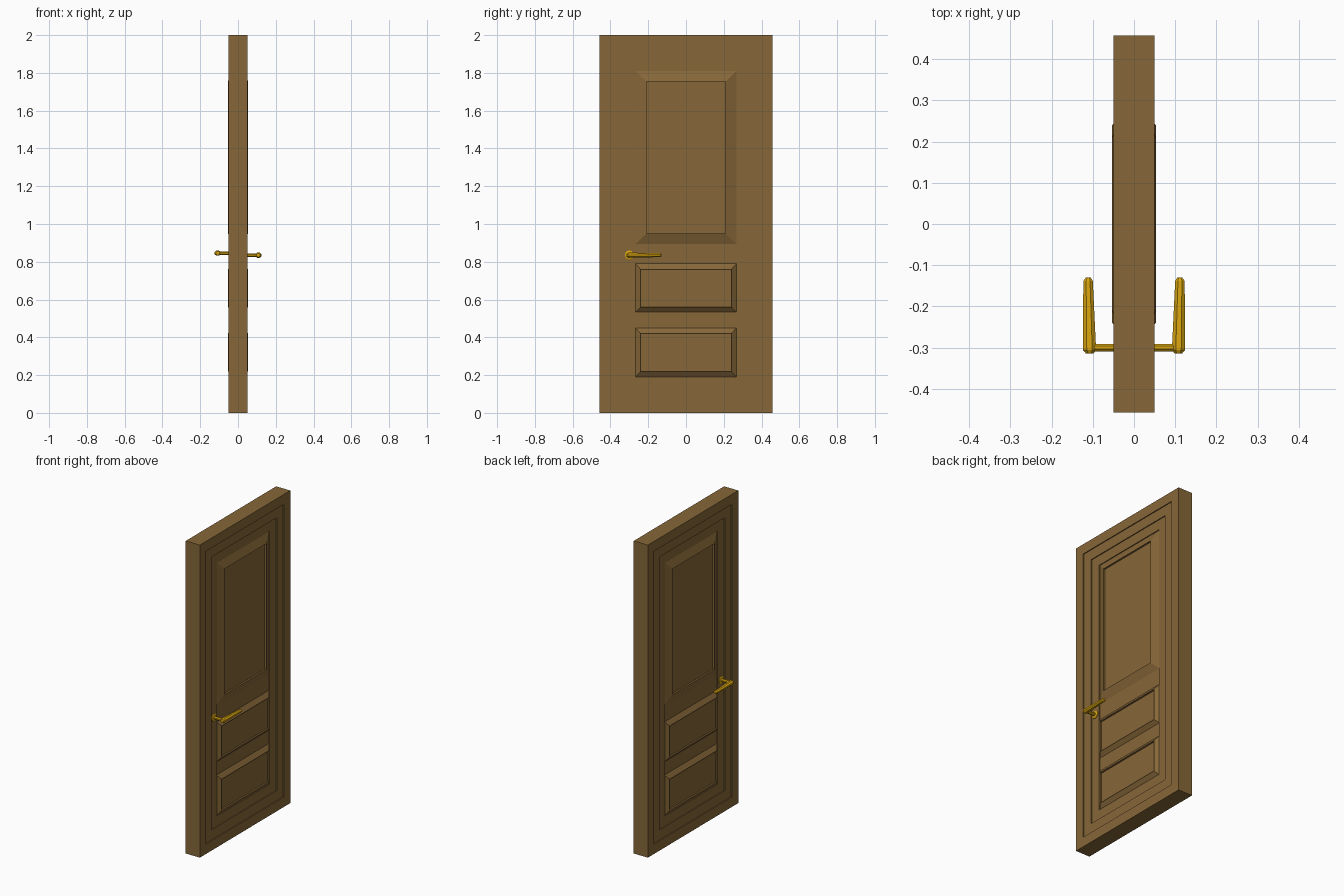
import bpy, bmesh, math
from mathutils import Vector

if "Cube" in bpy.data.objects:
    bpy.data.objects.remove(bpy.data.objects["Cube"])


def material(name, color):
    m = bpy.data.materials.new(name)
    m.diffuse_color = (*color, 1)
    m.use_nodes = True
    m.node_tree.nodes["Principled BSDF"].inputs["Base Color"].default_value = m.diffuse_color
    return m


def finish(bm, name, mat):
    bmesh.ops.remove_doubles(bm, verts=bm.verts, dist=1e-5)
    bmesh.ops.recalc_face_normals(bm, faces=bm.faces)
    mesh = bpy.data.meshes.new(name)
    bm.to_mesh(mesh)
    bm.free()
    mesh.materials.append(mat)
    obj = bpy.data.objects.new(name, mesh)
    bpy.context.collection.objects.link(obj)
    return obj


def rect(x, y, z0, z1):
    return [Vector(p) for p in ((x, -y, z0), (x, y, z0), (x, y, z1), (x, -y, z1))]


def add_face(bm, pts):
    bm.faces.new([bm.verts.new(p) for p in pts])


def bridge(bm, a, b):
    n = len(a)
    for i in range(n):
        j = (i + 1) % n
        add_face(bm, (a[i], a[j], b[j], b[i]))


def chain(bm, loops):
    for a, b in zip(loops, loops[1:]):
        bridge(bm, a, b)


wood = material("wood", (0.24, 0.135, 0.04))
brass = material("brass", (0.70, 0.38, 0.005))

W, H = 0.457, 2.0
LEVELS = (0.05, 0.044, 0.038, 0.032)    # stepped frame, rim to base
INSET = 0.0635
RIM, FIELD = 0.053, 0.042               # panel rim and sunken field
# panel: outer z range, inner half width, inner z range
PANELS = ((0.19, 0.45, 0.24, 0.22, 0.42),
          (0.535, 0.79, 0.24, 0.56, 0.76),
          (0.895, 1.81, 0.21, 0.95, 1.755))

# Door slab, the same stepped and panelled face on both sides
bm = bmesh.new()
bridge(bm, rect(-0.05, W, 0, H), rect(0.05, W, 0, H))
for s in (-1, 1):
    loops = [rect(s * LEVELS[0], W, 0, H)]
    for k in range(1, 4):
        d = INSET * k
        loops += [rect(s * x, W - d, d, H - d) for x in LEVELS[k - 1:k + 1]]
    chain(bm, loops)
    base, yo = s * LEVELS[3], W - 3 * INSET
    for low, high in zip(PANELS, PANELS[1:]):
        add_face(bm, rect(base, yo, low[1], high[0]))
    for z0, z1, yi, a, b in PANELS:
        inner = rect(s * FIELD, yi, a, b)
        chain(bm, [rect(base, yo, z0, z1), rect(s * RIM, yi, a, b), inner])
        add_face(bm, inner)
finish(bm, "door_slab", wood)


# Handles: rose, stem and tapered eight-sided lever
def ring(center, rx, rz, axis, n=8):
    out = []
    for i in range(n):
        t = math.tau * (i + 0.5) / n
        u, v = rx * math.cos(t), rz * math.sin(t)
        out.append(Vector(center) + (Vector((u, 0, v)) if axis == "y" else Vector((0, u, v))))
    return out


def loft(name, rings):
    bm = bmesh.new()
    chain(bm, rings)
    add_face(bm, rings[0])
    add_face(bm, rings[-1])
    return finish(bm, name, brass)


HY = -0.30
for s, side, hz in ((-1, "left", 0.846), (1, "right", 0.835)):
    loft(side + "_rose", [ring((s * x, HY, hz), r, r, "x", 16)
                          for x, r in ((0.03, 0.024), (0.042, 0.024), (0.045, 0.018))])
    loft(side + "_stem", [ring((s * x, HY, hz), 0.01, 0.01, "x", 8) for x in (0.03, 0.11)])
    # y, outer x, inner x, half height
    sections = ((-0.314, 0.117, 0.098, 0.010), (-0.306, 0.124, 0.092, 0.015),
                (-0.138, 0.123, 0.100, 0.011), (-0.130, 0.117, 0.105, 0.006))
    loft(side + "_lever", [ring((s * (xo + xi) / 2, y, hz), (xo - xi) / 2 / math.cos(math.pi / 8), h, "y")
                           for y, xo, xi, h in sections])
